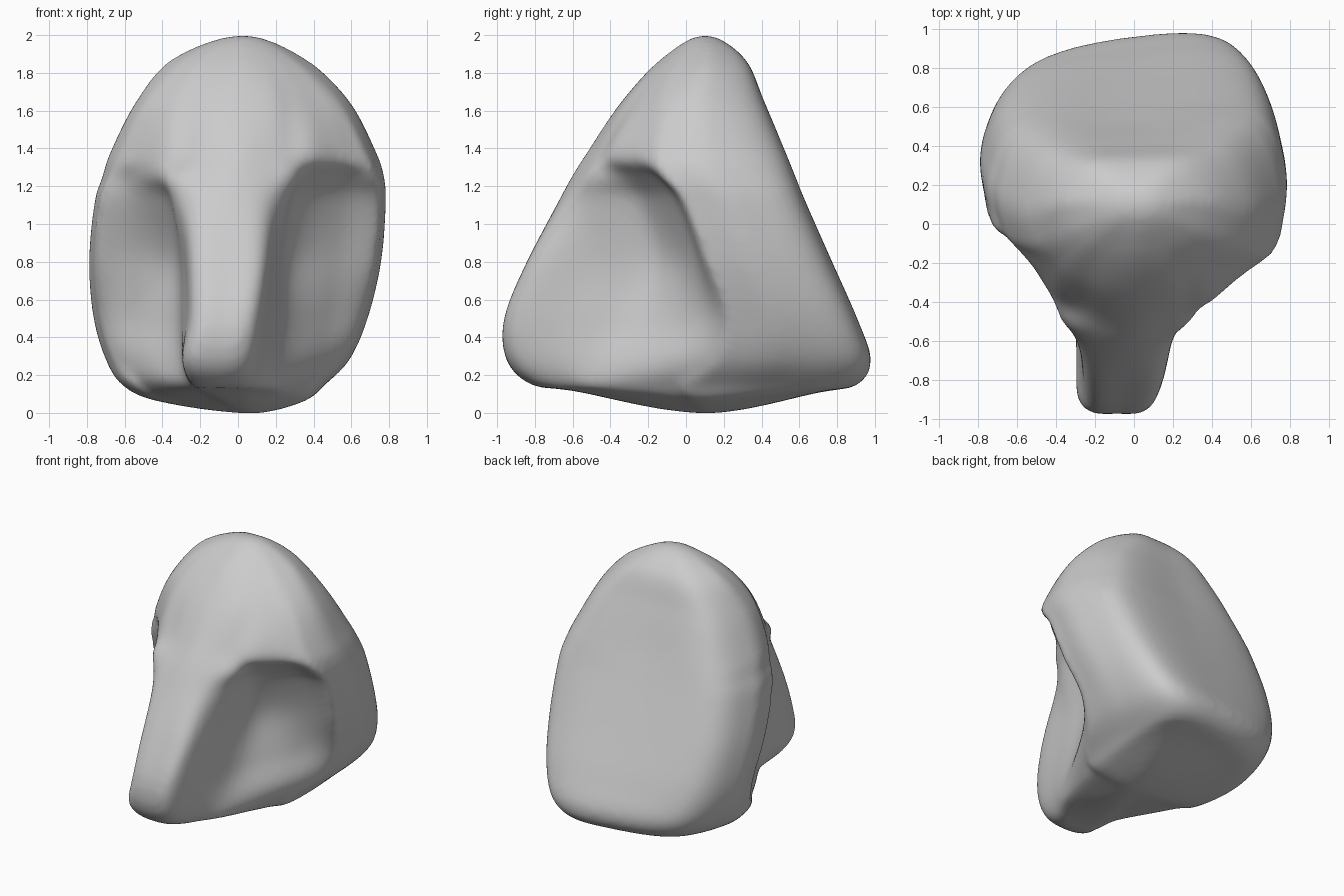
import bpy
import bmesh
from mathutils import Vector

if "Cube" in bpy.data.objects:
    bpy.data.objects.remove(bpy.data.objects["Cube"])

# Level sections: z, front y, ridge centre x, ridge half width, hollow x, hollow y,
# lip x, lip y, right x, left x, back y, right corner x, left corner x
LEVELS = [
    (0.15, -.82, -.10, .13, .20, -.50, .38, -.04, .46, .61, .89, .38, .43),
    (0.28, -.95, -.11, .17, .24, -.42, .54, .14, .585, .69, .965, .47, .50),
    (0.50, -.96, -.07, .17, .26, -.25, .64, .20, .68, .755, .905, .54, .56),
    (0.80, -.84, -.05, .19, .27, -.15, .715, .10, .75, .78, .775, .59, .60),
    (1.12, -.675, -.05, .19, .31, -.24, .74, -.02, .775, .75, .635, .61, .58),
    (1.25, -.605, -.03, .19, .37, -.32, .715, -.13, .765, .71, .58, .59, .55),
    (1.37, -.53, .00, .17, .39, -.40, .63, -.20, .73, .675, .53, .55, .51),
    (1.65, -.34, .02, .16, .34, -.24, .49, -.145, .585, .535, .41, .42, .40),
    (1.88, -.125, .02, .10, .20, -.075, .285, -.02, .345, .335, .31, .22, .22),
]
BOTTOM, TOP = Vector((.08, .1, -.003)), Vector((.03, .1, 2.0))
STEPS = 6


def spline(a, b, c, d, t):
    return .5 * (2 * b + (c - a) * t + (2 * a - 5 * b + 4 * c - d) * t * t
                 + (3 * b - a - 3 * c + d) * t ** 3)


def half(row, side):
    z, yf, nx, nw, ix, iy, ex, ey, xr, xl, yb, cr, cl = row
    hollow = .05 if .4 < z < 1.3 else 0
    roof = 1 < z < 1.3
    sx, cx = (xr, cr) if side > 0 else (xl, cl)
    drop = (.03 if side > 0 else .16) * (1 - z / 2) + .02 * min(z, 1)
    lip_x = ex * sx / xr
    if side < 0 and z < 1.3:        # left hollow is softer and shallower at its roof
        ix += .07
        iy -= .05 if z > 1 else 0
    if side < 0 and 1.2 < z < 1.5:
        ey += .07
        iy += .03
    n = Vector((nx + side * nw, yf + (.04 if z < 1.5 else .02), z))
    i = Vector((side * ix, iy, z))
    e = Vector((side * lip_x, ey, z))
    s = n.lerp(i, .5) + Vector((side * .03, -.05, 0)) * roof
    corner = Vector((side * cx, yb - drop, z))
    return [n, s, i, i.lerp(e, .55) + Vector((0, hollow, 0)), e,
            Vector((side * (lip_x * .4 + sx * .6), ey + .07, z)),
            Vector((side * sx, ey * .5 + corner.y * .5, z)), corner]


def ring(row):
    dish = .02 if .4 < row[0] < 1.5 else .005
    pts = [Vector((row[2], row[1], row[0]))] + half(row, 1)
    pts += [Vector((0, row[10] - dish, row[0]))] + half(row, -1)[::-1]
    n = len(pts)
    return [spline(*(pts[(k + o) % n] for o in (-1, 0, 1, 2)), s / STEPS)
            for k in range(n) for s in range(STEPS)]


def across(pole, p):
    return Vector((2 * pole.x - p.x, 2 * pole.y - p.y, p.z))


# Smooth loft from base to crown, with both poles rounded over
rings = [ring(r) for r in LEVELS]
base = []
for p in rings[0]:
    q = BOTTOM.lerp(p, .75)
    q.z = .06 + .06 * abs(p.y - .1)
    base.append(q)
rings.insert(0, base)
count = len(base)
rings = ([[across(BOTTOM, p) for p in base], [BOTTOM] * count] + rings
         + [[TOP] * count, [across(TOP, p) for p in rings[-1]]])
bm = bmesh.new()
grid = []
for k in range(1, len(rings) - 2):
    for s in range(STEPS):
        grid.append([bm.verts.new(spline(*(rings[k + o][j] for o in (-1, 0, 1, 2)), s / STEPS))
                     for j in range(count)])
grid.append([bm.verts.new(TOP) for j in range(count)])
for lower, upper in zip(grid, grid[1:]):
    for j in range(count):
        q = (j + 1) % count
        bm.faces.new((lower[j], lower[q], upper[q], upper[j]))
bmesh.ops.remove_doubles(bm, verts=bm.verts, dist=.0005)
bmesh.ops.recalc_face_normals(bm, faces=bm.faces)
mesh = bpy.data.meshes.new("hollowed_body")
bm.to_mesh(mesh)
bm.free()
body = bpy.data.objects.new("hollowed_body", mesh)
bpy.context.collection.objects.link(body)

# Even out the skin so every ridge is softly rounded
remesh = body.modifiers.new("even_skin", 'REMESH')
remesh.mode = 'VOXEL'
remesh.voxel_size = .022
remesh.use_smooth_shade = True
soften = body.modifiers.new("soften", 'SMOOTH')
soften.factor = .5
soften.iterations = 12
